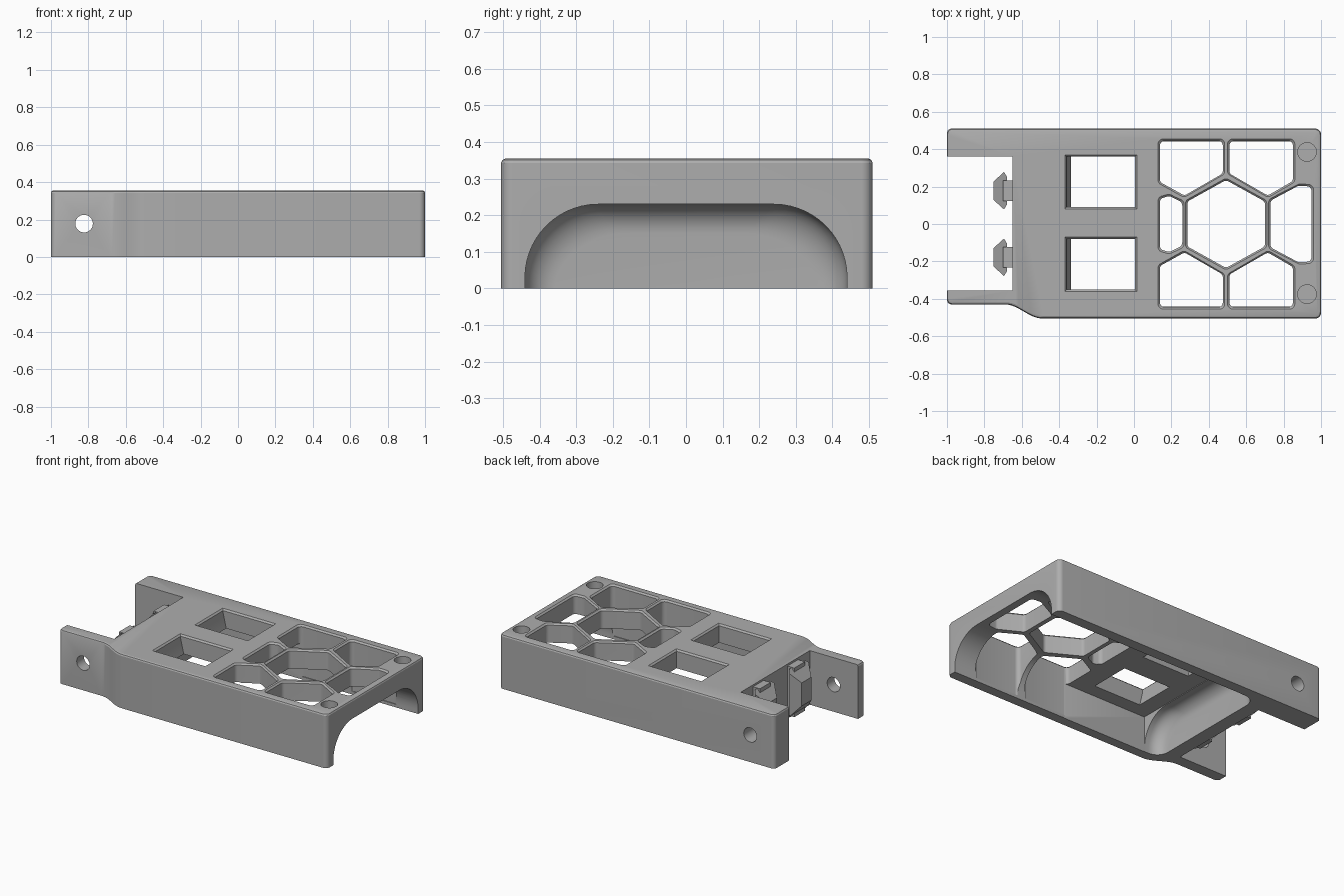
import bpy, bmesh, math
from mathutils import Vector

cube = bpy.data.objects.get("Cube")
if cube:
    bpy.data.objects.remove(cube, do_unlink=True)

gray = bpy.data.materials.new("plain gray")
gray.use_nodes = True
GRAY = (0.42, 0.42, 0.42, 1)
gray.diffuse_color = GRAY
gray.node_tree.nodes["Principled BSDF"].inputs["Base Color"].default_value = GRAY


def loft(name, rings):
    """Closed solid through matching rings of points."""
    bm = bmesh.new()
    loops = [[bm.verts.new(p) for p in ring] for ring in rings]
    n = len(loops[0])
    for a, b in zip(loops, loops[1:]):
        for i in range(n):
            bm.faces.new((a[i], a[(i + 1) % n], b[(i + 1) % n], b[i]))
    bm.faces.new(loops[0])
    bm.faces.new(loops[-1])
    bmesh.ops.recalc_face_normals(bm, faces=bm.faces)
    mesh = bpy.data.meshes.new(name)
    bm.to_mesh(mesh)
    bm.free()
    mesh.materials.append(gray)
    obj = bpy.data.objects.new(name, mesh)
    bpy.context.collection.objects.link(obj)
    return obj


def rounded(points, r, steps=5):
    """Round each corner of a polygon with a small curve."""
    pts, out = [Vector(p) for p in points], []
    for i, p in enumerate(pts):
        a = (pts[i - 1] - p).normalized()
        b = (pts[(i + 1) % len(pts)] - p).normalized()
        half = a.angle(b) / 2
        d = r / math.tan(half)
        mid = p + (a + b).normalized() * (r / math.sin(half))
        s, e = p + a * d - mid, p + b * d - mid
        for k in range(steps + 1):
            t = k / steps
            out.append(mid + s.lerp(e, t).normalized() * r)
    return out


def grown(points, g):
    """Grow an outline by g on all sides."""
    xs, ys = [p[0] for p in points], [p[1] for p in points]
    cx, cy = (max(xs) + min(xs)) / 2, (max(ys) + min(ys)) / 2
    fx, fy = 1 + 2 * g / (max(xs) - min(xs)), 1 + 2 * g / (max(ys) - min(ys))
    return [(cx + (x - cx) * fx, cy + (y - cy) * fy) for x, y in points]


def prism(name, points, levels):
    return loft(name, [[(x, y, z) for x, y in grown(points, g)] for z, g in levels])


def box(name, x0, x1, y0, y1, z0, z1):
    return prism(name, [(x0, y0), (x1, y0), (x1, y1), (x0, y1)], [(z0, 0), (z1, 0)])


def circle(cx, cy, r, n=32):
    return [(cx + r * math.cos(math.tau * i / n), cy + r * math.sin(math.tau * i / n))
            for i in range(n)]


def combine(target, tool, operation="DIFFERENCE"):
    mod = target.modifiers.new("cut", "BOOLEAN")
    mod.operation, mod.solver, mod.object = operation, "EXACT", tool
    bpy.context.view_layer.objects.active = target
    bpy.ops.object.modifier_apply(modifier=mod.name)
    bpy.data.objects.remove(tool, do_unlink=True)


TOP, HALF = 0.355, 0.51

# Body with a stepped-in front side and softened top edge
corners = rounded([(-1, HALF), (-1, -0.43), (-0.7, -0.43), (1, -0.43), (1, HALF)], 0.025)
step = [(-0.69 + 0.2 * t / 12, -0.43 - 0.0375 * (1 - math.cos(math.pi * t / 12)))
        for t in range(13)]
left_part = [p for p in corners if p[0] < -0.9]
right_end = rounded([(0, -0.505), (1, -0.505), (1, HALF), (0, HALF)], 0.03)
right_part = [p for p in right_end if p[0] > 0.9]
outline = [tuple(p) for p in left_part] + step + [tuple(p) for p in right_part]
body = prism("body", outline, [(0, 0), (TOP - 0.012, 0), (TOP - 0.004, -0.004), (TOP, -0.012)])

# Slot between the two arms
combine(body, box("slot", -1.2, -0.65, -0.355, 0.36, -0.2, 0.6))

# Arched cavity underneath, open at one end and filleted at the other
def arch(x, inset):
    w, h, ry, rz = 0.44 - inset, 0.23 - inset, 0.2, 0.2 - inset * 0.5
    ring = [(x, w, -0.1)]
    arc = [(w - ry + ry * math.cos(a), h - rz + rz * math.sin(a))
           for a in [math.pi / 2 * i / 14 for i in range(15)]]
    ring += [(x, y, z) for y, z in arc]
    ring += [(x, -y, z) for y, z in reversed(arc)]
    return ring + [(x, -w, -0.1)]

R = 0.08
fillet = [arch(-0.48 - R * math.sin(a), R * (1 - math.cos(a)))
          for a in [math.pi / 2 * i / 8 for i in range(9)]]
combine(body, loft("cavity", [arch(1.2, 0)] + fillet))
combine(body, box("square_pocket", -0.45, 0.16, -0.442, 0.442, -0.2, 0.234))

# Honeycomb openings
flare = [(0.02, 0), (TOP - 0.01, 0), (TOP + 0.01, 0.02)]
cells = [
    [(0.285, 0.12), (0.285, -0.12), (0.492, -0.235), (0.7, -0.12), (0.7, 0.12), (0.492, 0.235)],
    [(0.138, 0.135), (0.138, -0.135), (0.19, -0.15), (0.258, -0.115), (0.258, 0.115), (0.19, 0.15)],
    [(0.73, 0.125), (0.73, -0.125), (0.88, -0.205), (0.95, -0.2), (0.95, 0.2), (0.88, 0.205)],
]
for side in (1, -1):
    cells.append([(x, side * y) for x, y in
                  [(0.138, 0.445), (0.475, 0.445), (0.475, 0.27), (0.27, 0.152), (0.138, 0.225)]])
    cells.append([(x, side * y) for x, y in
                  [(0.51, 0.445), (0.85, 0.445), (0.85, 0.23), (0.715, 0.152), (0.51, 0.27)]])
for cell in cells:
    combine(body, prism("cell", rounded(cell, 0.026), flare))

# Two rectangular windows, each with one sloping end
for y0, y1 in ((0.09, 0.36), (-0.35, -0.08)):
    slope = [(-0.36, 0.4), (-0.36, 0.33), (-0.33, 0.2), (0.005, 0.2), (0.005, 0.4)]
    combine(body, loft("window", [[(x, y, z) for x, z in slope] for y in (y0, y1)]))
    combine(body, prism("window_rim", [(-0.36, y0), (0.005, y0), (0.005, y1), (-0.36, y1)],
                        [(TOP - 0.01, 0), (TOP + 0.01, 0.02)]))

# Round recesses at the end corners and pin holes through the arms
for y in (0.385, -0.375):
    combine(body, prism("recess", circle(0.925, y, 0.05), [(TOP - 0.05, 0), (0.5, 0)]))
ring = circle(-0.823, 0.178, 0.047)
combine(body, loft("pin_hole", [[(x, y, z) for x, z in ring] for y in (-0.8, 0.8)]))

# Faceted hooks on the slot wall
for i, y in enumerate((0.178, -0.178)):
    neck = box("hook_neck", -0.7, -0.63, y - 0.055, y + 0.055, 0.02, TOP - 0.013)
    head = [(-0.68, 0.075), (-0.695, 0.1), (-0.75, 0.05)]
    head = [(x, y + w) for x, w in head] + [(x, y - w) for x, w in reversed(head)]
    lower = [(px, py, 0.02 + max(0, -0.68 - px) * 1.2) for px, py in head]
    upper = [(px, py, 0.34 - max(0, -0.68 - px) * 1.2) for px, py in head]
    combine(neck, loft("hook_head", [lower, upper]), "UNION")
    neck.name = ("back_hook", "front_hook")[i]

# Smooth curved walls, keep edges crisp
bpy.ops.object.select_all(action="DESELECT")
body.select_set(True)
bpy.context.view_layer.objects.active = body
bpy.ops.object.shade_smooth_by_angle(angle=math.radians(25))
